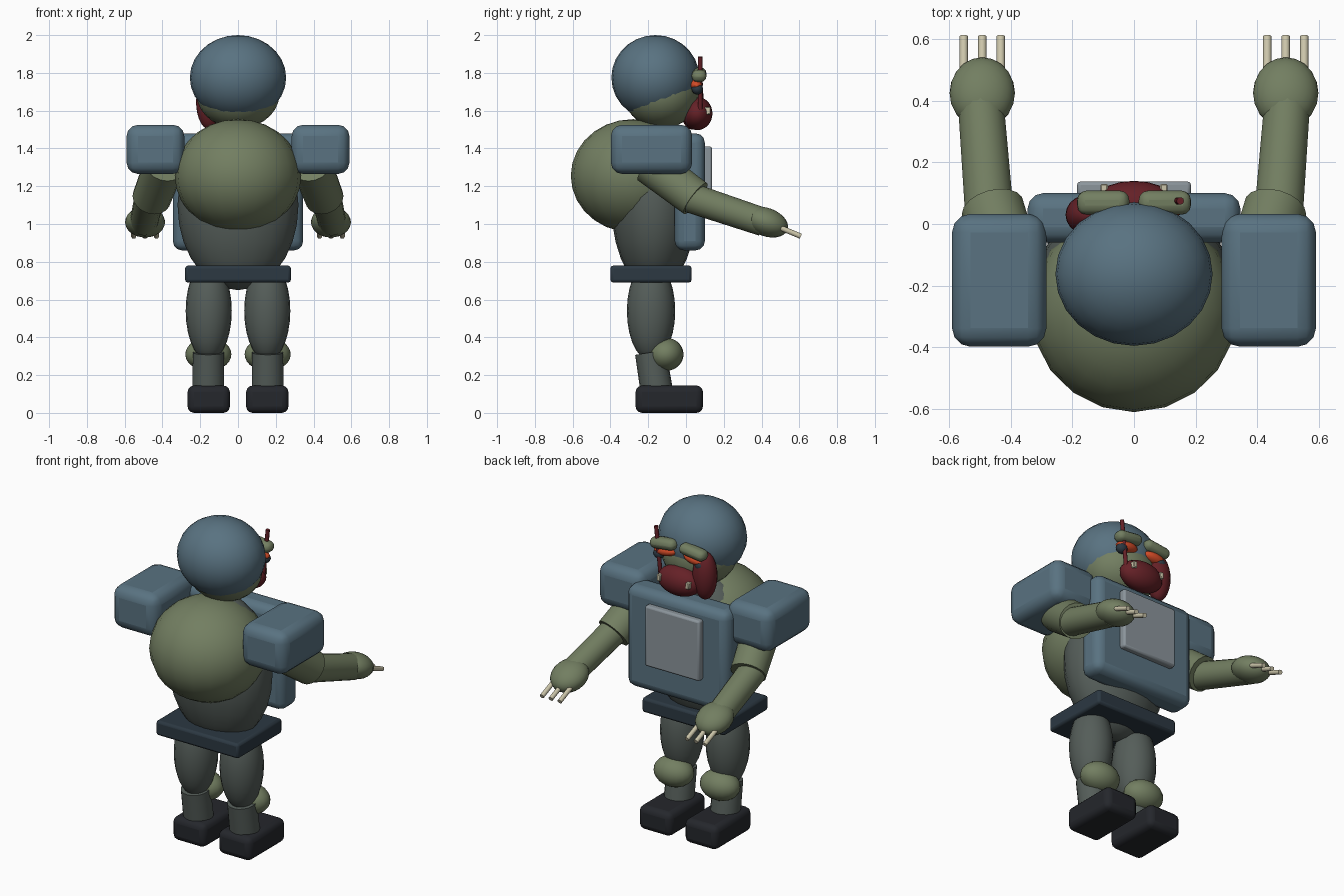
import bpy, math
from mathutils import Vector, Matrix

if "Cube" in bpy.data.objects:
    bpy.data.objects.remove(bpy.data.objects["Cube"])


def mat(name, rgb):
    m = bpy.data.materials.new(name)
    m.diffuse_color = (*rgb, 1)
    m.use_nodes = True
    m.node_tree.nodes["Principled BSDF"].inputs["Base Color"].default_value = m.diffuse_color
    return m


OLIVE = mat("olive", (0.17, 0.21, 0.12))
BLUE = mat("blue", (0.10, 0.17, 0.22))
GREY = mat("dark_grey", (0.09, 0.11, 0.10))
NAVY = mat("navy", (0.025, 0.04, 0.055))
BLACK = mat("black", (0.018, 0.02, 0.025))
STEEL = mat("steel", (0.26, 0.30, 0.33))
RED = mat("red", (0.13, 0.015, 0.02))
ORANGE = mat("orange", (0.65, 0.07, 0.02))
CREAM = mat("cream", (0.60, 0.56, 0.40))


def finish(name, m):
    o = bpy.context.object
    o.name = name
    o.data.materials.append(m)
    return o


def ball(name, loc, rad, m, rot=(0, 0, 0), seg=20):
    bpy.ops.mesh.primitive_uv_sphere_add(segments=seg, ring_count=14, radius=1, location=loc, rotation=rot)
    o = finish(name, m)
    o.scale = rad
    bpy.ops.object.transform_apply(location=False, rotation=False, scale=True)
    bpy.ops.object.shade_smooth_by_angle(angle=math.radians(40))
    return o


def box(name, lo, hi, m, bevel, seg=3):
    lo, hi = Vector(lo), Vector(hi)
    bpy.ops.mesh.primitive_cube_add(size=1, location=(lo + hi) / 2)
    o = finish(name, m)
    o.scale = hi - lo
    bpy.ops.object.transform_apply(location=False, rotation=False, scale=True)
    b = o.modifiers.new("bevel", 'BEVEL')
    b.width, b.segments = bevel, seg
    bpy.ops.object.shade_smooth_by_angle(angle=math.radians(35))
    return o


def rod(name, a, b, r1, r2, m, seg=18):
    a, b = Vector(a), Vector(b)
    bpy.ops.mesh.primitive_cone_add(vertices=seg, radius1=r1, radius2=r2, depth=(b - a).length)
    o = finish(name, m)
    o.matrix_world = Matrix.Translation((a + b) / 2) @ (b - a).to_track_quat('Z', 'Y').to_matrix().to_4x4()
    bpy.context.view_layer.update()
    bpy.ops.object.shade_smooth_by_angle(angle=math.radians(40))
    return o


# Body: hump, torso, belt
ball("back_hump", (0, -0.28, 1.255), (0.335, 0.33, 0.3), OLIVE)
ball("torso", (0, -0.17, 1.1), (0.32, 0.225, 0.45), GREY)
box("belt", (-0.28, -0.40, 0.69), (0.28, 0.03, 0.78), NAVY, 0.015, 2)

# Chest plate and its panel
box("chest_plate", (-0.345, -0.06, 0.86), (0.345, 0.10, 1.48), BLUE, 0.05)
box("chest_panel", (-0.185, 0.09, 1.04), (0.185, 0.138, 1.41), STEEL, 0.012, 2)

# Head and helmet
ball("head", (0, -0.13, 1.69), (0.22, 0.2, 0.185), OLIVE)
ball("helmet", (0, -0.162, 1.775), (0.255, 0.233, 0.225), BLUE, seg=24)

# Breathing mask, side canister and strap
ball("mask", (0, 0.06, 1.585), (0.14, 0.08, 0.088), RED)
ball("mask_canister", (-0.15, 0.03, 1.645), (0.072, 0.065, 0.145), RED)
rod("mask_strap", (0.15, 0.075, 1.885), (0.12, 0.075, 1.6), 0.012, 0.012, RED, 10)

for s, side in ((1, "right"), (-1, "left")):
    # Face details
    brow = box(side + "_brow", (-0.085, 0.03, -0.032), (0.085, 0.108, 0.032), OLIVE, 0.03)
    brow.location += Vector((s * 0.1, 0, 1.79))
    brow.rotation_euler.y = s * 0.12
    ball(side + "_eye", (s * 0.1, 0.055, 1.74), (0.075, 0.035, 0.03), ORANGE, (0, s * 0.12, 0), 14)
    ball(side + "_pupil", (s * 0.14, 0.06, 1.715), (0.035, 0.03, 0.03), NAVY, seg=12)
    box(side + "_mask_stud", (s * 0.097 - 0.012, 0.09, 1.58), (s * 0.097 + 0.012, 0.13, 1.62), CREAM, 0.004, 1)

    # Shoulder pad and arm
    box(side + "_shoulder_pad", (s * 0.437 - 0.153, -0.398, 1.265), (s * 0.437 + 0.153, 0.033, 1.525), BLUE, 0.06)
    rod(side + "_upper_arm", (s * 0.39, -0.19, 1.315), (s * 0.458, 0.05, 1.135), 0.108, 0.103, OLIVE)
    rod(side + "_forearm", (s * 0.468, 0.02, 1.14), (s * 0.498, 0.41, 1.01), 0.08, 0.075, OLIVE)
    ball(side + "_hand", (s * 0.492, 0.425, 1.01), (0.106, 0.12, 0.075), OLIVE, (-0.35, 0, 0))
    for i in (-1, 0, 1):
        x = s * 0.492 + i * 0.06
        rod(side + "_finger", (x, 0.44, 1.005), (x, 0.608, 0.935), 0.014, 0.014, CREAM, 10)

    # Leg
    ball(side + "_thigh", (s * 0.155, -0.185, 0.54), (0.122, 0.128, 0.265), GREY)
    ball(side + "_knee", (s * 0.157, -0.107, 0.31), (0.122, 0.094, 0.088), OLIVE)
    rod(side + "_shin", (s * 0.157, -0.153, 0.1), (s * 0.157, -0.187, 0.32), 0.086, 0.083, GREY)
    box(side + "_boot", (s * 0.155 - 0.112, -0.267, 0), (s * 0.155 + 0.112, 0.09, 0.145), BLACK, 0.035)
